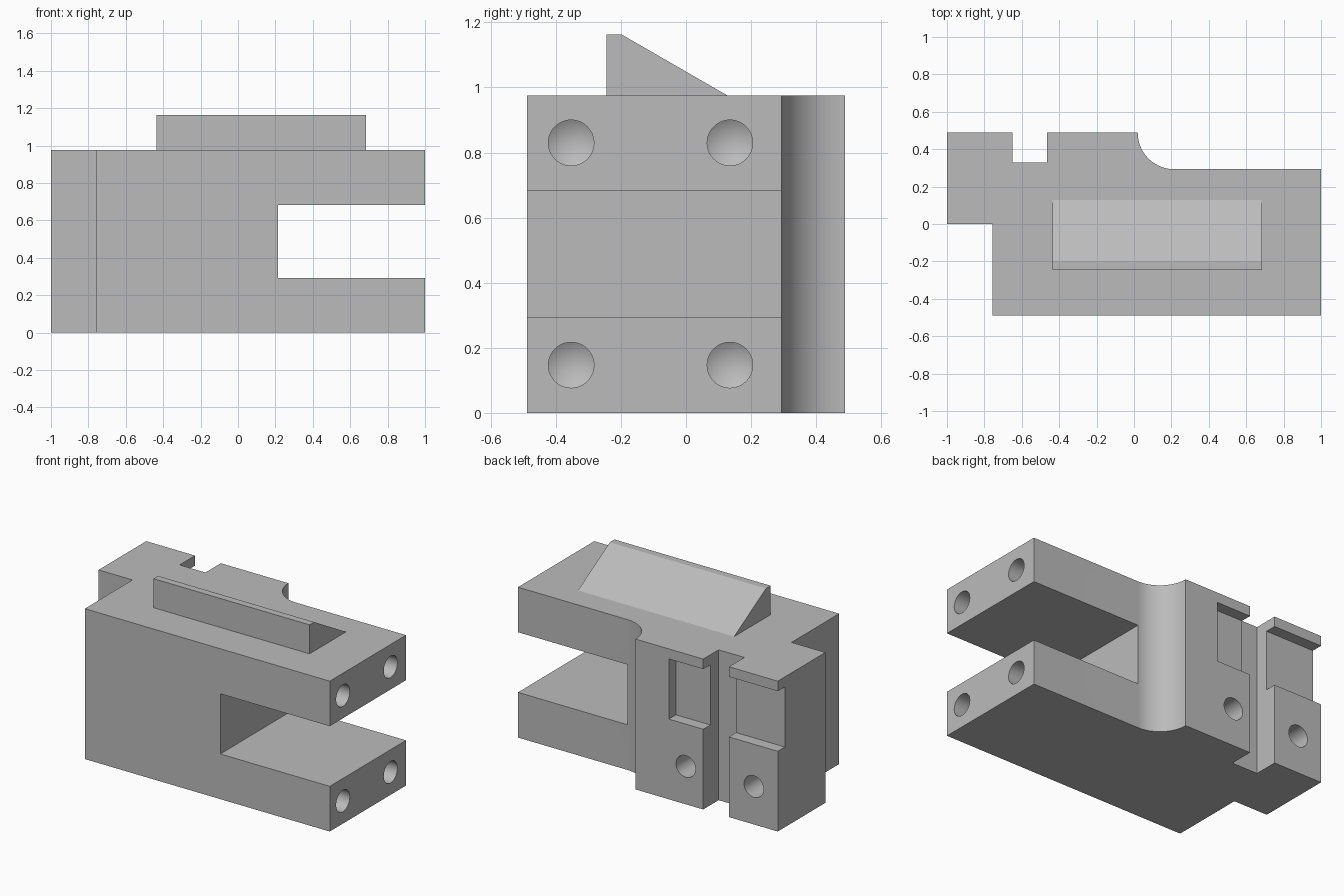
import bpy, bmesh, math
from mathutils import Vector, Matrix

cube = bpy.data.objects.get("Cube")
if cube:
    bpy.data.objects.remove(cube, do_unlink=True)

grey = bpy.data.materials.new("machined grey")
grey.use_nodes = True
grey.diffuse_color = (0.5, 0.5, 0.5, 1)
grey.node_tree.nodes["Principled BSDF"].inputs["Base Color"].default_value = (0.5, 0.5, 0.5, 1)

HEIGHT = 0.975
BACK = 0.488


def make_object(name, bm):
    bmesh.ops.recalc_face_normals(bm, faces=bm.faces)
    mesh = bpy.data.meshes.new(name)
    bm.to_mesh(mesh)
    bm.free()
    mesh.materials.append(grey)
    obj = bpy.data.objects.new(name, mesh)
    bpy.context.collection.objects.link(obj)
    return obj


def prism(name, points, sweep):
    """Solid swept from a closed outline."""
    bm = bmesh.new()
    face = bm.faces.new([bm.verts.new(p) for p in points])
    new = bmesh.ops.extrude_face_region(bm, geom=[face])["geom"]
    verts = [g for g in new if isinstance(g, bmesh.types.BMVert)]
    bmesh.ops.translate(bm, verts=verts, vec=sweep)
    return make_object(name, bm)


def box(name, low, high):
    (x0, y0, z0), (x1, y1, z1) = low, high
    outline = [(x0, y0, z0), (x1, y0, z0), (x1, y1, z0), (x0, y1, z0)]
    return prism(name, outline, (0, 0, z1 - z0))


def drill(name, mouth, axis, radius=0.07, depth=0.35, clear=0.05):
    """Drill bit shape with a conical tip; axis points out of the part."""
    bm = bmesh.new()
    bmesh.ops.create_cone(bm, cap_ends=True, segments=48, radius1=radius,
                          radius2=radius, depth=depth + clear)
    bmesh.ops.translate(bm, verts=bm.verts, vec=(0, 0, (clear - depth) / 2))
    bm.normal_update()
    tip = [f for f in bm.faces if f.normal.z < -0.9]
    bmesh.ops.poke(bm, faces=tip, offset=radius * math.tan(math.radians(31)))
    turn = Vector(axis).to_track_quat("Z", "Y").to_matrix().to_4x4()
    bmesh.ops.transform(bm, verts=bm.verts, matrix=Matrix.Translation(mouth) @ turn)
    return make_object(name, bm)


def combine(obj, tool, operation):
    mod = obj.modifiers.new(tool.name, "BOOLEAN")
    mod.operation = operation
    mod.solver = "EXACT"
    mod.object = tool
    bpy.context.view_layer.objects.active = obj
    bpy.ops.object.modifier_apply(modifier=mod.name)
    bpy.data.objects.remove(tool, do_unlink=True)


# Body outline with the rear channel, concave corner and stepped side
radius = BACK - 0.293
corner = [(0.215 - radius * math.cos(a), BACK - radius * math.sin(a), 0)
          for a in (math.radians(90 * i / 24) for i in range(25))]
outline = [(-1, 0, 0), (-1, BACK, 0), (-0.65, BACK, 0), (-0.65, 0.33, 0),
           (-0.465, 0.33, 0), (-0.465, BACK, 0), *corner,
           (1, 0.293, 0), (1, -BACK, 0), (-0.757, -BACK, 0), (-0.757, 0, 0)]
body = prism("fork_block", outline, (0, 0, HEIGHT))

# Sloped rib on the top face
rib = [(-0.435, y, z) for y, z in ((-0.245, 0.9), (-0.245, 1.163), (-0.198, 1.163),
                                   (0.128, HEIGHT), (0.128, 0.9))]
combine(body, prism("top_rib", rib, (1.12, 0, 0)), "UNION")

# Fork opening and the two recesses under the rear lips
cuts = [("fork_opening", (0.215, -1, 0.293), (1.2, 1, 0.683)),
        ("outer_recess", (-1.1, 0.415, 0.52), (-0.6, 0.6, 0.91)),
        ("inner_recess", (-0.5, 0.415, 0.52), (-0.218, 0.6, 0.91))]
for name, low, high in cuts:
    combine(body, box(name, low, high), "DIFFERENCE")

# Drilled holes in the fork ends and the rear face
for y in (-0.353, 0.135):
    for z in (0.147, 0.83):
        combine(body, drill("fork_hole", (1, y, z), (1, 0, 0)), "DIFFERENCE")
for x in (-0.34, -0.828):
    combine(body, drill("rear_hole", (x, BACK, 0.246), (0, 1, 0)), "DIFFERENCE")

# Smooth curved walls, keep machined edges crisp
bpy.ops.object.select_all(action="DESELECT")
body.select_set(True)
bpy.context.view_layer.objects.active = body
bpy.ops.object.shade_smooth_by_angle(angle=math.radians(25))
